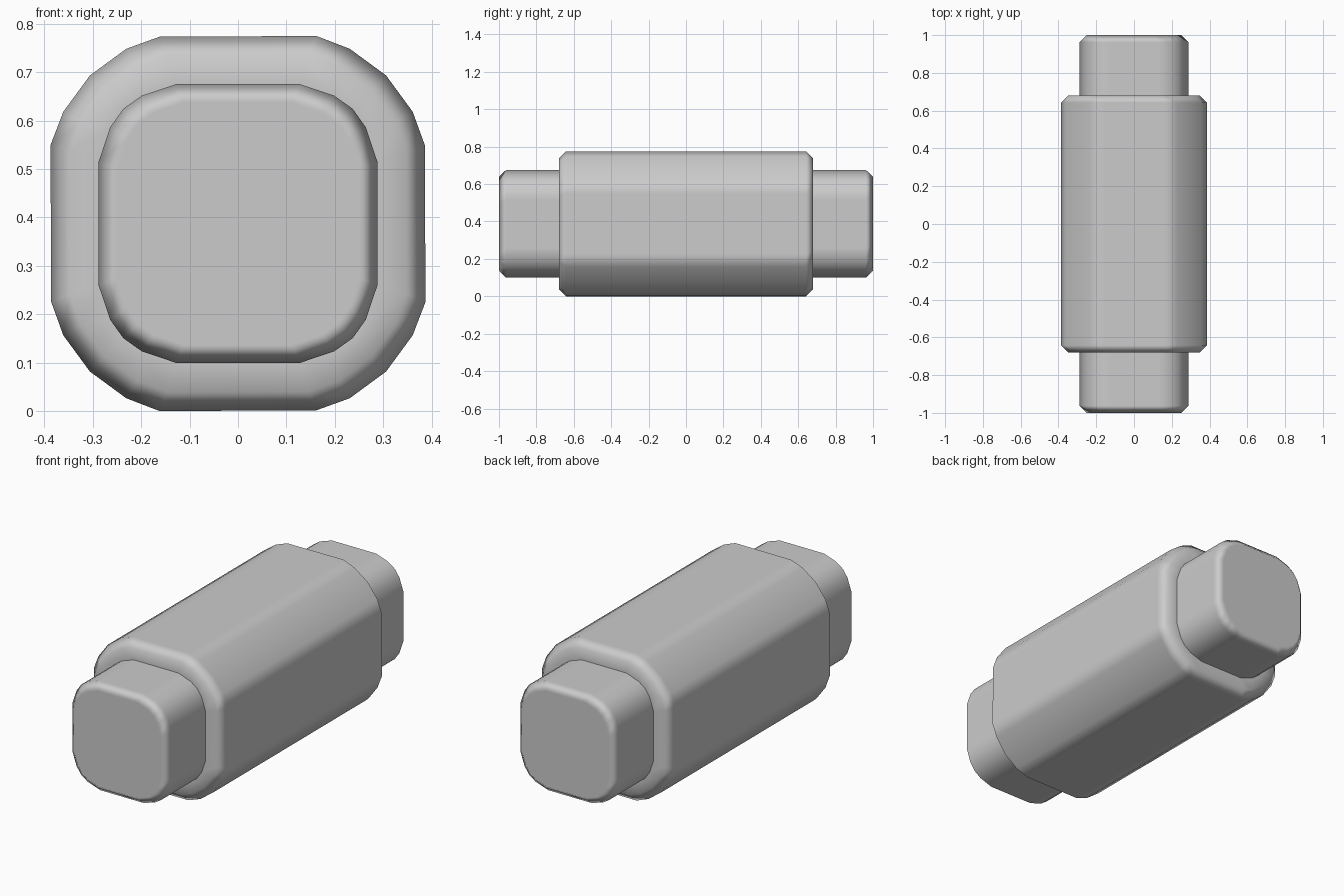
import bpy, bmesh, math

if "Cube" in bpy.data.objects:
    bpy.data.objects.remove(bpy.data.objects["Cube"])

CENTER_Z = 0.3875


def ring_points(corner):
    """Mirror one rounded corner into a full closed (x, z) cross-section."""
    pts = []
    for k in range(4):
        c, s = [(1, 0), (0, 1), (-1, 0), (0, -1)][k]
        pts += [(c * x - s * z, s * x + c * z) for x, z in corner]
    return pts


# Rounded-square corners, from the right side up to the top
body = ring_points([(0.386, 0.162), (0.361, 0.231), (0.306, 0.306),
                    (0.231, 0.361), (0.162, 0.3875)])
shaft = ring_points([(0.288, 0.128), (0.264, 0.199), (0.237, 0.237),
                     (0.199, 0.264), (0.128, 0.288)])

# Sections along one half: outline, scale, y
half = [(body, 1.0, 0.642), (body, 0.9, 0.68),
        (shaft, 1.0, 0.68), (shaft, 1.0, 0.962), (shaft, 0.87, 1.0)]
sections = [(o, s, -y) for o, s, y in reversed(half)] + half

# Loft the stepped roller with bevelled ends
bm = bmesh.new()
rings = [[bm.verts.new((x * s, y, z * s + CENTER_Z)) for x, z in o]
         for o, s, y in sections]
n = len(body)
for a, b in zip(rings, rings[1:]):
    for i in range(n):
        j = (i + 1) % n
        bm.faces.new((a[i], a[j], b[j], b[i]))
bm.faces.new(rings[0])
bm.faces.new(rings[-1])
bmesh.ops.recalc_face_normals(bm, faces=bm.faces)
mesh = bpy.data.meshes.new("stepped_roller")
bm.to_mesh(mesh)
bm.free()
roller = bpy.data.objects.new("stepped_roller", mesh)
bpy.context.collection.objects.link(roller)

# Smooth rounded edges, crisp steps, flat large faces
bpy.context.view_layer.objects.active = roller
roller.select_set(True)
bpy.ops.object.shade_smooth_by_angle(angle=math.radians(60))
weighted = roller.modifiers.new("flat_faces", 'WEIGHTED_NORMAL')
weighted.keep_sharp = True
weighted.weight = 100
